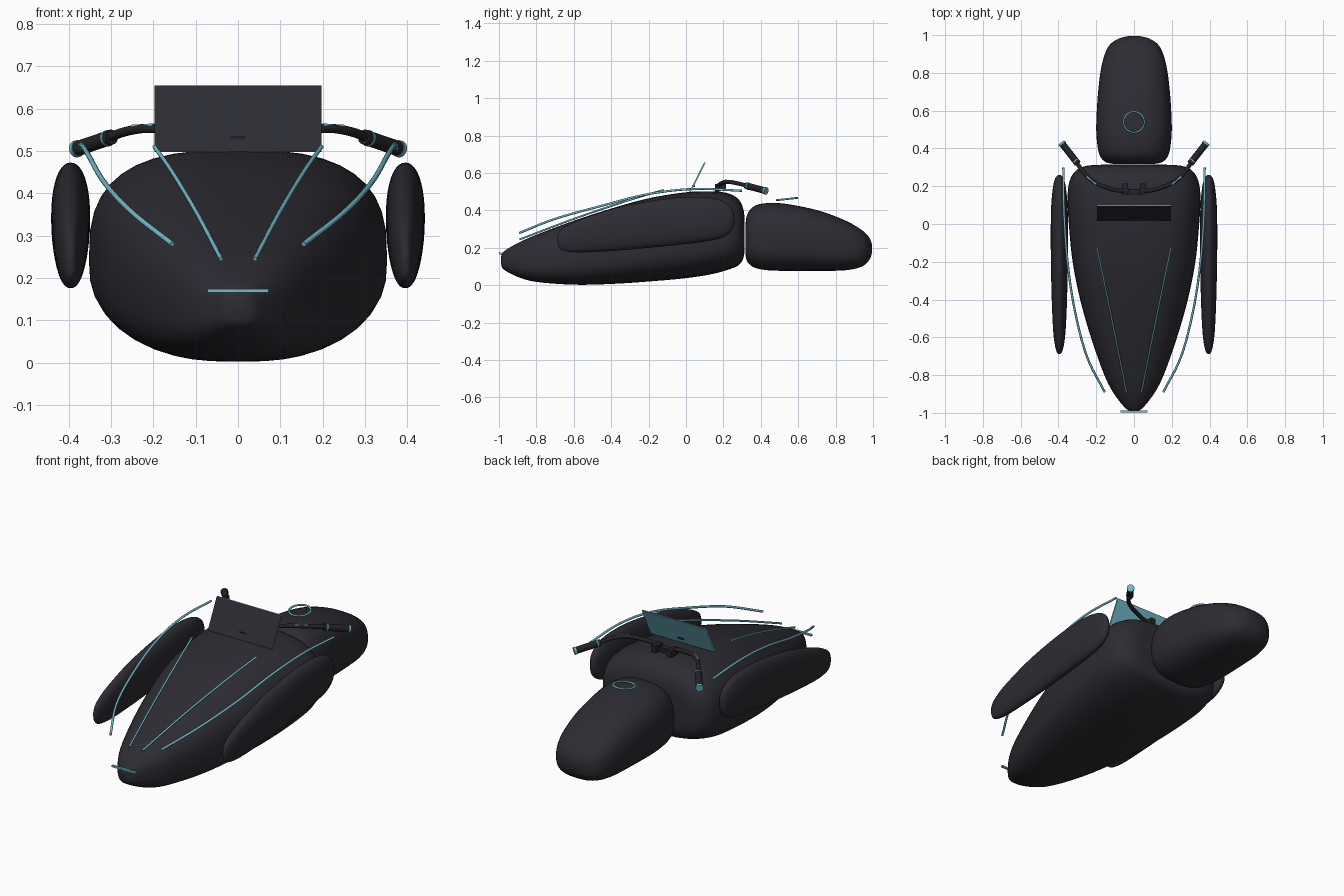
import bpy
import bmesh
from math import cos, sin, pi, radians, copysign
from mathutils import Vector

default = bpy.data.objects.get("Cube")
if default:
    bpy.data.objects.remove(default, do_unlink=True)


def make_material(name, color):
    mat = bpy.data.materials.new(name)
    mat.use_nodes = True
    mat.diffuse_color = (*color, 1)
    mat.node_tree.nodes["Principled BSDF"].inputs["Base Color"].default_value = (*color, 1)
    return mat


BODY = make_material("charcoal body", (0.025, 0.025, 0.033))
TRIM = make_material("teal trim", (0.17, 0.5, 0.6))
GRIP = make_material("black controls", (0.017, 0.017, 0.02))


def add_object(name, bm, *materials, smooth=True):
    bmesh.ops.recalc_face_normals(bm, faces=bm.faces)
    mesh = bpy.data.meshes.new(name)
    bm.to_mesh(mesh)
    bm.free()
    obj = bpy.data.objects.new(name, mesh)
    bpy.context.collection.objects.link(obj)
    for mat in materials:
        mesh.materials.append(mat)
    if smooth:
        bpy.ops.object.select_all(action="DESELECT")
        obj.select_set(True)
        bpy.context.view_layer.objects.active = obj
        bpy.ops.object.shade_smooth_by_angle(angle=radians(50))
    return obj


def spline(points, steps):
    """Catmull-Rom samples through points of any dimension."""
    pts = [Vector(p) for p in points]
    pts = [pts[0] * 2 - pts[1], *pts, pts[-1] * 2 - pts[-2]]
    result = []
    for a, b, c, d in zip(pts, pts[1:], pts[2:], pts[3:]):
        for i in range(steps):
            t = i / steps
            result.append(0.5 * (2 * b + (c - a) * t + (2 * a - 5 * b + 4 * c - d) * t**2
                                 + (3 * b - a - 3 * c + d) * t**3))
    return result + [pts[-2]]


def skin(bm, rings):
    """Bridge closed rings of points and cap both ends."""
    loops = [[bm.verts.new(p) for p in ring] for ring in rings]
    n = len(loops[0])
    for lower, upper in zip(loops, loops[1:]):
        for i in range(n):
            j = (i + 1) % n
            bm.faces.new((lower[i], lower[j], upper[j], upper[i]))
    bm.faces.new(loops[0])
    bm.faces.new(loops[-1])


def shell(name, stations, power, waist, x=0, sides=40):
    """Loft rounded sections; each station is y, half width, bottom, top."""
    rings = []
    for y, half, low, high in spline(stations, 5):
        mid = low + (high - low) * waist
        ring = []
        for i in range(sides):
            a = 2 * pi * i / sides
            c, s = [copysign(abs(v) ** (2 / power), v) for v in (cos(a), sin(a))]
            ring.append((x + half * c, y, mid + s * (high - mid if s > 0 else mid - low)))
        rings.append(ring)
    bm = bmesh.new()
    skin(bm, rings)
    return add_object(name, bm, BODY)


def tube(name, points, radius, mat, steps=6, sides=10):
    path = spline(points, steps)
    rings = []
    for i, p in enumerate(path):
        direction = (path[min(i + 1, len(path) - 1)] - path[max(i - 1, 0)]).normalized()
        across = direction.cross(Vector((0, 0, 1))).normalized()
        up = across.cross(direction)
        rings.append([p + radius * (cos(2 * pi * k / sides) * across
                                    + sin(2 * pi * k / sides) * up) for k in range(sides)])
    bm = bmesh.new()
    skin(bm, rings)
    return add_object(name, bm, mat)


def box(name, center, size, mat):
    bm = bmesh.new()
    bmesh.ops.create_cube(bm, size=1)
    bmesh.ops.scale(bm, vec=size, verts=bm.verts)
    bmesh.ops.translate(bm, vec=center, verts=bm.verts)
    return add_object(name, bm, mat, smooth=False)


# Main hull, pointed at the nose
shell("hull", [
    (-0.99, 0.015, 0.12, 0.15), (-0.975, 0.045, 0.085, 0.18), (-0.9, 0.105, 0.045, 0.225),
    (-0.8, 0.157, 0.018, 0.27), (-0.6, 0.228, 0.003, 0.345), (-0.4, 0.285, 0.007, 0.41),
    (-0.2, 0.325, 0.02, 0.465), (0, 0.345, 0.038, 0.497), (0.14, 0.352, 0.06, 0.502),
    (0.23, 0.34, 0.085, 0.49), (0.285, 0.305, 0.11, 0.455), (0.308, 0.25, 0.15, 0.40),
    (0.314, 0.17, 0.2, 0.34)], 2.8, 0.42)

# Rear seat
shell("seat", [
    (0.318, 0.11, 0.16, 0.33), (0.328, 0.15, 0.125, 0.38), (0.36, 0.18, 0.097, 0.42),
    (0.42, 0.194, 0.082, 0.438), (0.52, 0.2, 0.077, 0.437), (0.7, 0.19, 0.077, 0.402),
    (0.85, 0.169, 0.08, 0.347), (0.94, 0.135, 0.1, 0.295), (0.98, 0.085, 0.135, 0.255),
    (0.995, 0.03, 0.175, 0.215)], 2.7, 0.45)

# Side pods
pod_stations = [
    (-0.688, 0.006, 0.235, 0.262), (-0.677, 0.014, 0.2, 0.288), (-0.64, 0.024, 0.182, 0.317),
    (-0.55, 0.034, 0.176, 0.358), (-0.35, 0.042, 0.187, 0.42), (-0.1, 0.046, 0.21, 0.464),
    (0.08, 0.044, 0.231, 0.472), (0.18, 0.036, 0.25, 0.457), (0.235, 0.025, 0.282, 0.425),
    (0.255, 0.012, 0.315, 0.39), (0.26, 0.004, 0.34, 0.365)]
for side, label in ((1, "left"), (-1, "right")):
    def mirrored(points):
        return [(side * x, y, z) for x, y, z in points]

    shell(label + "_side_pod", pod_stations, 2.2, 0.5, x=side * 0.395)

    # Trim rails over the hull
    tube(label + "_outer_rail", mirrored([
        (0.155, -0.89, 0.28), (0.25, -0.7, 0.355), (0.315, -0.45, 0.425), (0.352, -0.2, 0.488),
        (0.37, 0.05, 0.515), (0.374, 0.3, 0.505)]), 0.006, TRIM)
    tube(label + "_inner_rail", mirrored([
        (0.04, -0.89, 0.245), (0.098, -0.6, 0.355), (0.155, -0.32, 0.45),
        (0.197, -0.12, 0.51)]), 0.005, TRIM)

    # Handlebar half, grip and trim
    tube(label + "_handlebar", mirrored([
        (0.03, 0.175, 0.53), (0.1, 0.18, 0.54), (0.2, 0.215, 0.553), (0.26, 0.265, 0.547),
        (0.31, 0.335, 0.53)]), 0.011, GRIP)
    start, end = [Vector(p) for p in mirrored([(0.298, 0.32, 0.533), (0.38, 0.425, 0.505)])]
    tube(label + "_grip", [start, end], 0.018, GRIP, steps=1, sides=16)
    tube(label + "_grip_cap", [start.lerp(end, 0.96), start.lerp(end, 1.04)], 0.02, TRIM, 1, 16)
    tube(label + "_grip_ring", [start.lerp(end, 0.1), start.lerp(end, 0.14)], 0.0195, TRIM, 1, 16)
    tube(label + "_bar_stripe", mirrored([(0.2, 0.209, 0.56), (0.25, 0.25, 0.557)]),
         0.005, TRIM, steps=1)
    box(label + "_bar_clamp", (side * 0.048, 0.185, 0.523), (0.03, 0.06, 0.035), GRIP)

# Handlebar mount
box("handlebar_mount", (0, 0.17, 0.515), (0.12, 0.03, 0.025), GRIP)

# Windshield: dark outside, teal inside and along the rim
bm = bmesh.new()
bmesh.ops.create_cube(bm, size=1)
for v in bm.verts:
    top = v.co.z > 0
    v.co = (v.co.x * 0.394, (0.1 if top else 0.022) + v.co.y * 0.009, 0.655 if top else 0.498)
bm.normal_update()
for face in bm.faces:
    face.material_index = 0 if face.normal.y < -0.5 else 1
add_object("windshield", bm, BODY, TRIM, smooth=False)
box("windshield_latch", (0, 0.04, 0.53), (0.036, 0.016, 0.008), GRIP)

# Nose light bar
box("nose_light_bar", (0, -0.993, 0.17), (0.145, 0.012, 0.009), TRIM)

# Ring floating over the seat
ring = [(0.055 * cos(a), 0.54 + 0.055 * sin(a), 0.461 + 0.006 * sin(a))
        for a in (2 * pi * i / 32 for i in range(33))]
tube("seat_ring", ring, 0.005, TRIM, steps=1, sides=8)
